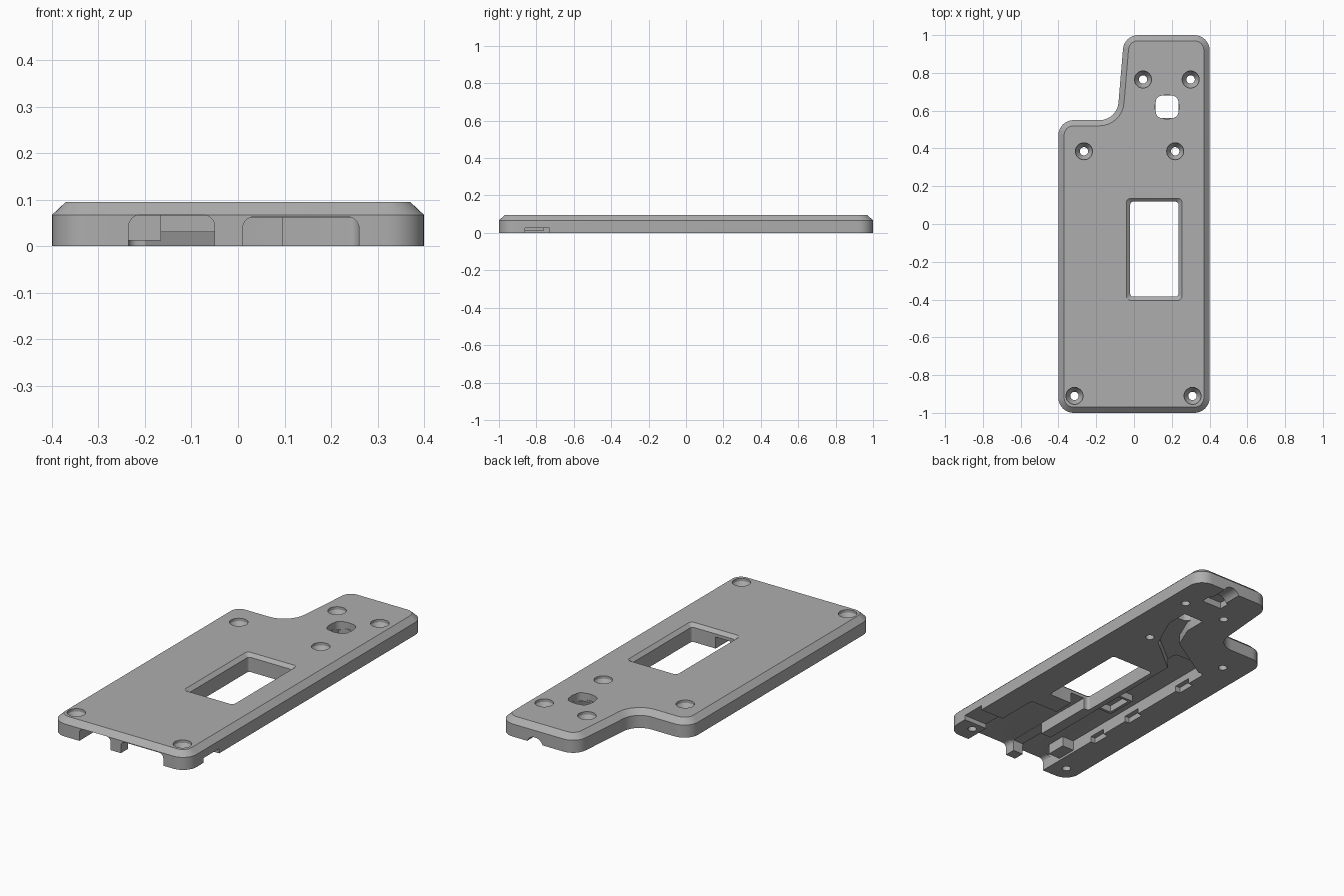
import bpy, bmesh, math
from mathutils import Vector

cube = bpy.data.objects.get("Cube")
if cube:
    bpy.data.objects.remove(cube, do_unlink=True)

grey = bpy.data.materials.new("matte grey")
grey.use_nodes = True
grey.diffuse_color = (0.42, 0.42, 0.42, 1)
grey.node_tree.nodes["Principled BSDF"].inputs["Base Color"].default_value = (0.42, 0.42, 0.42, 1)


def fillet(points, radii, steps=8):
    """Round the corners of a counter-clockwise polygon."""
    loop, n = [], len(points)
    for i, r in enumerate(radii):
        p = Vector(points[i])
        a = (Vector(points[i - 1]) - p).normalized()
        b = (Vector(points[(i + 1) % n]) - p).normalized()
        if r == 0:
            loop.append(tuple(p))
            continue
        half = a.angle(b) / 2
        centre = p + (a + b).normalized() * (r / math.sin(half))
        start = p + a * (r / math.tan(half)) - centre
        end = p + b * (r / math.tan(half)) - centre
        for k in range(steps + 1):
            t = k / steps
            sweep = math.pi - 2 * half
            d = start * math.sin((1 - t) * sweep) + end * math.sin(t * sweep)
            loop.append(tuple(centre + d / math.sin(sweep)))
    return loop


def rect(x0, x1, y0, y1, r=0.0):
    return fillet([(x0, y0), (x1, y0), (x1, y1), (x0, y1)], [r] * 4)


def circle(x, y, r, n=32):
    return [(x + r * math.cos(k * math.tau / n), y + r * math.sin(k * math.tau / n)) for k in range(n)]


def loft(name, layers, axis="z"):
    """Skin a stack of (loop, height) layers into a closed solid."""
    bm = bmesh.new()
    rows = []
    for loop, h in layers:
        rows.append([bm.verts.new((u, v, h) if axis == "z" else (u, h, v)) for u, v in loop])
    for low, high in zip(rows, rows[1:]):
        for i in range(len(low)):
            j = (i + 1) % len(low)
            bm.faces.new((low[i], low[j], high[j], high[i]))
    bm.faces.new(rows[0][::-1])
    bm.faces.new(rows[-1])
    bmesh.ops.recalc_face_normals(bm, faces=bm.faces)
    mesh = bpy.data.meshes.new(name)
    bm.to_mesh(mesh)
    bm.free()
    obj = bpy.data.objects.new(name, mesh)
    bpy.context.collection.objects.link(obj)
    mesh.materials.append(grey)
    return obj


def cut(layers, axis="z"):
    """Subtract a lofted solid from the plate."""
    cutter = loft("cutter", layers, axis)
    cutter.hide_render = True
    mod = plate.modifiers.new("cut", "BOOLEAN")
    mod.operation, mod.solver, mod.object = "DIFFERENCE", "EXACT", cutter
    bpy.context.view_layer.objects.active = plate
    bpy.ops.object.modifier_apply(modifier=mod.name)
    bpy.data.objects.remove(cutter, do_unlink=True)


def pocket(loop, depth):
    cut([(loop, -0.05), (loop, depth)])


# Plate with a narrow tongue at the back and a chamfered top rim
outer = fillet([(-.4, -1), (.4, -1), (.4, 1), (-.052, 1), (-.09, .55), (-.4, .55)],
               [.08, .08, .08, .08, .1, .08])
inner = fillet([(-.37, -.97), (.37, -.97), (.37, .97), (-.025, .97), (-.063, .52), (-.37, .52)],
               [.05, .05, .05, .05, .13, .05])
plate = loft("cover_plate", [(outer, 0), (outer, .067), (inner, .095)])

# Long side pocket and wide front pocket underneath
pocket(rect(-.235, -.05, -.95, .27, .02), .066)
pocket(rect(.01, .26, -.95, -.5, .02), .062)
pocket(rect(.01, .095, -.6, -.3), .061)
pocket(rect(-.1, .1, -.94, -.72), .06)

# Front openings with rounded upper corners
for x0, x1, top in ((-.235, -.05, .067), (.01, .26, .063)):
    arch = fillet([(x0, -.05), (x1, -.05), (x1, top), (x0, top)], [0, 0, .025, .025])
    cut([(arch, -1.1), (arch, -.93)], "y")

# Low slot out through the side
pocket(rect(.25, .45, -.86, -.73), .025)

# Clip slots along the long pocket
for y in (-.57, -.3, .1):
    pocket(rect(-.262, -.22, y - .05, y + .05), .03)

# Cable channel to the button hole and groove at the back end
pocket([(-.2, .2), (-.06, .2), (.15, .37), (.235, .56), (.235, .68),
        (.115, .68), (.115, .56), (.06, .43), (-.2, .27)], .05)
pocket(rect(.13, .25, .84, .9), .035)
groove = circle(.19, -.02, .05)
cut([(groove, .85), (groove, 1.1)], "y")

# Main window with a bevelled upper edge
window = rect(-.02, .235, -.385, .118, .015)
cut([(window, -.05), (window, .15)])
cut([(rect(-.02, .235, -.385, .118, .015), .078), (rect(-.04, .254, -.404, .136, .022), .095),
     (rect(-.04, .254, -.404, .136, .022), .12)])

# Button hole: round above, rounded square below
button = rect(.115, .235, .56, .68, .035)
cut([(button, -.05), (button, .15)])
cut([(circle(.175, .62, .064), .06), (circle(.175, .62, .064), .15)])

# Countersunk screw holes
for x, y in ((-.315, -.91), (.31, -.91), (-.265, .385), (.218, .385), (.048, .765), (.3, .765)):
    cut([(circle(x, y, .022), -.05), (circle(x, y, .022), .045),
         (circle(x, y, .045), .08), (circle(x, y, .045), .15)])

# Stop block and small open frame inside the long pocket
parts = [plate]
block = rect(-.24, -.165, -.87, -.76)
parts.append(loft("stop_block", [(block, .012), (block, .07)]))
for i, sides in enumerate(((-.165, -.15, -.38, -.21), (-.15, -.045, -.38, -.365), (-.15, -.045, -.225, -.21))):
    bar = rect(*sides)
    parts.append(loft(f"frame_bar_{i + 1}", [(bar, .03), (bar, .07)]))

for obj in parts:
    bpy.ops.object.select_all(action="DESELECT")
    obj.select_set(True)
    bpy.context.view_layer.objects.active = obj
    bpy.ops.object.shade_smooth_by_angle(angle=math.radians(30))
